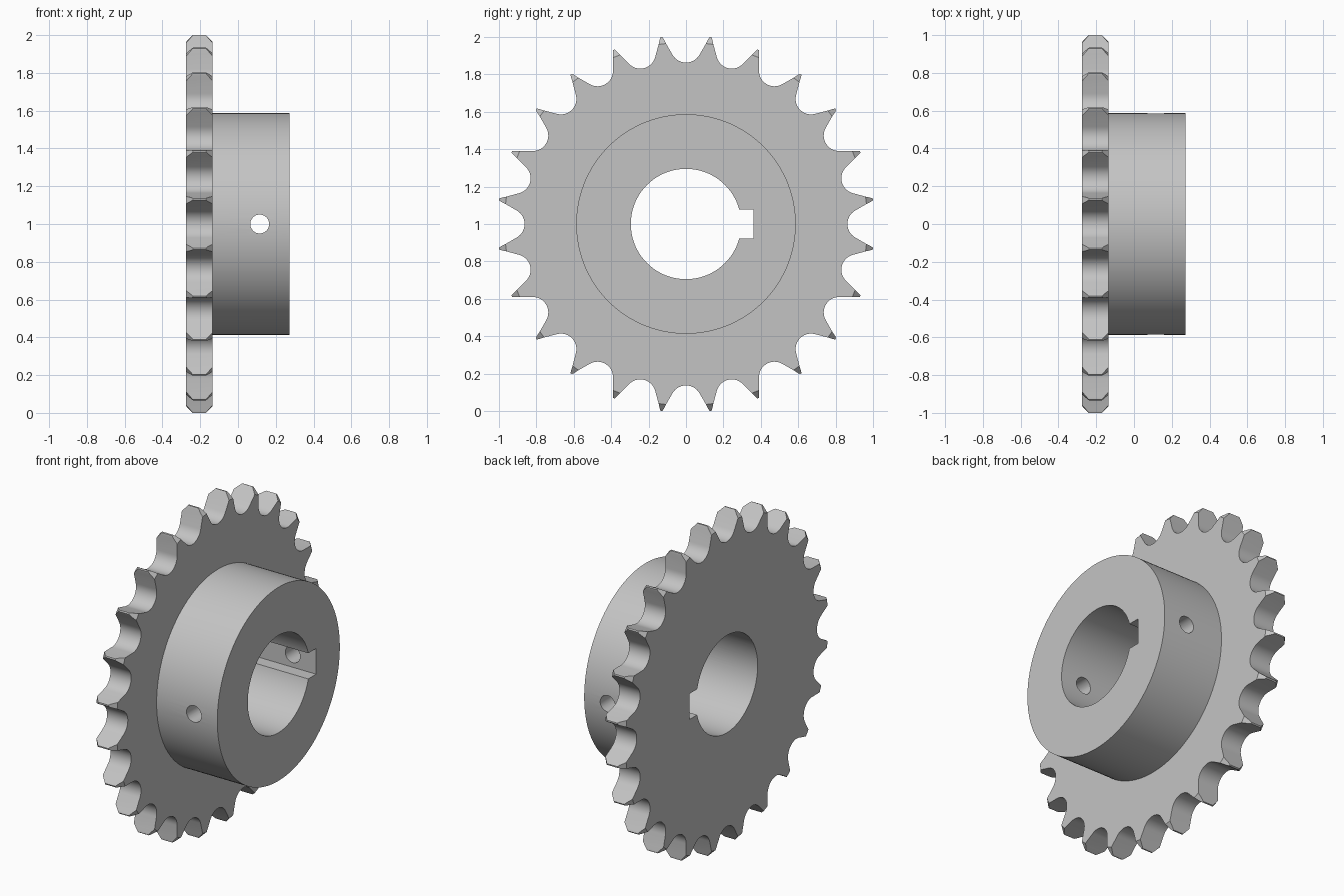
import bpy
import bmesh
from math import sin, cos, pi, radians
from mathutils import Vector

old = bpy.data.objects.get("Cube")
if old:
    bpy.data.objects.remove(old, do_unlink=True)

TEETH = 24
AXIS_Z = 1.0
BACK, FACE, HUB_END = -0.274, -0.135, 0.272

steel = bpy.data.materials.new("plain_grey_steel")
steel.use_nodes = True
grey = (0.55, 0.55, 0.55, 1)
steel.diffuse_color = grey
steel.node_tree.nodes["Principled BSDF"].inputs["Base Color"].default_value = grey


def loft(name, rings):
    """Solid along x from matching (x, [(y, z), ...]) rings, capped at both ends."""
    bm = bmesh.new()
    loops = [[bm.verts.new((x, y, z + AXIS_Z)) for y, z in ring] for x, ring in rings]
    n = len(loops[0])
    for a, b in zip(loops, loops[1:]):
        for i in range(n):
            j = (i + 1) % n
            bm.faces.new((a[i], a[j], b[j], b[i]))
    bm.faces.new(loops[0][::-1])
    bm.faces.new(loops[-1])
    bmesh.ops.recalc_face_normals(bm, faces=bm.faces)
    mesh = bpy.data.meshes.new(name)
    bm.to_mesh(mesh)
    bm.free()
    mesh.materials.append(steel)
    ob = bpy.data.objects.new(name, mesh)
    bpy.context.collection.objects.link(ob)
    return ob


def circle(r, n=120):
    return [(r * cos(2 * pi * i / n), r * sin(2 * pi * i / n)) for i in range(n)]


def combine(target, other, operation):
    """Apply a boolean and remove the helper."""
    mod = target.modifiers.new(operation, "BOOLEAN")
    mod.operation, mod.solver, mod.object = operation, "EXACT", other
    bpy.ops.object.select_all(action="DESELECT")
    target.select_set(True)
    bpy.context.view_layer.objects.active = target
    bpy.ops.object.modifier_apply(modifier=mod.name)
    bpy.data.objects.remove(other, do_unlink=True)


def tooth_outline():
    """Round roller seats joined by tapering flanks and narrow tips."""
    pitch_r, seat_r = 0.946, 0.083
    step = 2 * pi / TEETH
    points = []
    for t in range(TEETH):
        out = Vector((cos(t * step), sin(t * step)))
        side = Vector((-out.y, out.x))
        for deg in range(-60, 61, 8):
            a = radians(deg)
            points.append(out * (pitch_r - seat_r * cos(a)) + side * seat_r * sin(a))
        mid = (t + 0.5) * step
        out = Vector((cos(mid), sin(mid)))
        side = Vector((-out.y, out.x))
        tip = [(0.975, 0.018), (0.998, 0.010), (1.0085, 0.004)]
        points += [out * r - side * w for r, w in tip]
        points += [out * r + side * w for r, w in tip[::-1]]
    return [tuple(p) for p in points]


# Toothed plate, with the tooth tips chamfered on both sides
outline = tooth_outline()
sprocket = loft("sprocket", [(BACK, outline), (FACE, outline)])
low, high = 0.971, 1.02
blank = loft("chamfered_blank", [
    (BACK - 0.02, circle(low - 0.022)), (BACK + 0.045, circle(high)),
    (FACE - 0.045, circle(high)), (FACE + 0.02, circle(low - 0.022))])
combine(sprocket, blank, "INTERSECT")

# Hub
hub = loft("hub", [(-0.2, circle(0.587)), (HUB_END, circle(0.587))])
combine(sprocket, hub, "UNION")

# Bore and keyway
bore = loft("bore_cutter", [(-0.5, circle(0.295)), (0.5, circle(0.295))])
combine(sprocket, bore, "DIFFERENCE")
key = [(0.1, -0.078), (0.36, -0.078), (0.36, 0.078), (0.1, 0.078)]
combine(sprocket, loft("keyway_cutter", [(-0.5, key), (0.5, key)]), "DIFFERENCE")

# Cross hole through both hub walls
bpy.ops.mesh.primitive_cylinder_add(vertices=40, radius=0.05, depth=1.6,
                                    location=(0.115, 0, AXIS_Z), rotation=(pi / 2, 0, 0))
pin = bpy.context.object
pin.name = "cross_hole_cutter"
pin.data.materials.append(steel)
combine(sprocket, pin, "DIFFERENCE")

bpy.ops.object.select_all(action="DESELECT")
sprocket.select_set(True)
bpy.context.view_layer.objects.active = sprocket
bpy.ops.object.shade_smooth_by_angle(angle=radians(25))
